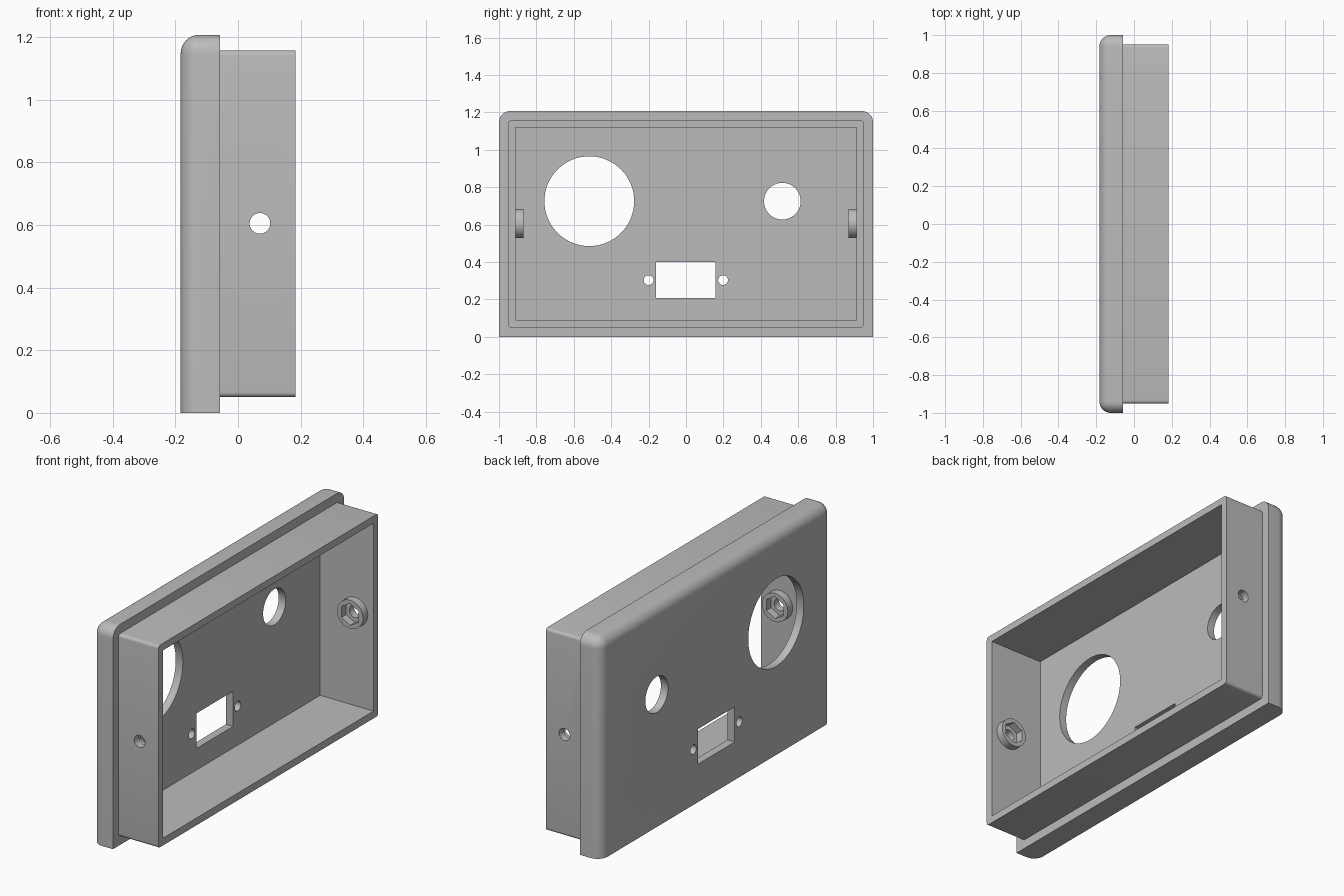
import bpy, bmesh, math
from mathutils import Matrix, Vector

if "Cube" in bpy.data.objects:
    bpy.data.objects.remove(bpy.data.objects["Cube"], do_unlink=True)

grey = bpy.data.materials.new("light grey plastic")
grey.use_nodes = True
COLOUR = (0.5, 0.5, 0.5, 1)
grey.diffuse_color = COLOUR
grey.node_tree.nodes["Principled BSDF"].inputs["Base Color"].default_value = COLOUR


def finish(bm, name):
    bmesh.ops.recalc_face_normals(bm, faces=bm.faces)
    mesh = bpy.data.meshes.new(name)
    bm.to_mesh(mesh)
    bm.free()
    mesh.materials.append(grey)
    obj = bpy.data.objects.new(name, mesh)
    bpy.context.collection.objects.link(obj)
    return obj


def box(name, low, high, radius=0, segments=8, rule=None):
    """Box between two corners; edges whose centre and direction pass the rule are rounded."""
    low, high = Vector(low), Vector(high)
    bm = bmesh.new()
    bmesh.ops.create_cube(bm, size=1)
    bmesh.ops.scale(bm, vec=high - low, verts=bm.verts)
    bmesh.ops.translate(bm, vec=(low + high) / 2, verts=bm.verts)
    if rule:
        edges = []
        for e in bm.edges:
            a, b = e.verts[0].co, e.verts[1].co
            if rule((a + b) / 2, abs(a.x - b.x) > 0.01):
                edges.append(e)
        bmesh.ops.bevel(bm, geom=edges, offset=radius, segments=segments,
                        profile=0.5, affect='EDGES', clamp_overlap=True)
    return finish(bm, name)


def cylinder(name, centre, radius, depth, axis, sides=64):
    bm = bmesh.new()
    bmesh.ops.create_cone(bm, cap_ends=True, segments=sides, radius1=radius,
                          radius2=radius, depth=depth)
    turn = Matrix.Rotation(math.pi / 2, 4, 'Y' if axis == 'x' else 'X')
    bmesh.ops.transform(bm, matrix=Matrix.Translation(centre) @ turn, verts=bm.verts)
    return finish(bm, name)


def combine(target, tool, operation):
    mod = target.modifiers.new(operation.lower(), 'BOOLEAN')
    mod.operation, mod.object, mod.solver = operation, tool, 'EXACT'
    bpy.ops.object.select_all(action='DESELECT')
    bpy.context.view_layer.objects.active = target
    target.select_set(True)
    bpy.ops.object.modifier_apply(modifier=mod.name)
    bpy.data.objects.remove(tool, do_unlink=True)


BACK, STEP, RIM, FLOOR = -0.183, -0.057, 0.183, -0.14
TOP = 1.207


# Faceplate: rounded on the outer top and sides, square along the bottom
def plate_edges(mid, along_x):
    if along_x:
        return mid.z > 1
    return mid.x < -0.1 and mid.z > 0.1


enclosure = box("enclosure", (BACK, -1, 0), (STEP, 1, TOP), 0.06, 10, plate_edges)

# Narrower rear body, hollowed out down to the faceplate
body = box("body", (-0.1, -0.951, 0.05), (RIM, 0.951, 1.157), 0.016, 5,
           lambda mid, along_x: along_x)
combine(enclosure, body, 'UNION')
cavity = box("cavity", (FLOOR, -0.911, 0.09), (0.4, 0.911, 1.118))
combine(enclosure, cavity, 'DIFFERENCE')

# Faceplate openings: large and small round holes, connector window and its screw holes
for y, z, radius in ((-0.517, 0.725, 0.24), (0.515, 0.725, 0.098),
                     (-0.2, 0.303, 0.026), (0.198, 0.303, 0.026)):
    combine(enclosure, cylinder("hole", (-0.16, y, z), radius, 0.2, 'x'), 'DIFFERENCE')
combine(enclosure, box("window", (-0.3, -0.16, 0.208), (0, 0.157, 0.4)), 'DIFFERENCE')

# Side screw bosses with hexagonal nut pockets
for side in (-1, 1):
    boss = cylinder("boss", (0.07, side * 0.899, 0.605), 0.078, 0.06, 'y')
    combine(enclosure, boss, 'UNION')
    pocket = cylinder("nut_pocket", (0.07, side * 0.86, 0.605), 0.06, 0.1, 'y', 6)
    combine(enclosure, pocket, 'DIFFERENCE')
    screw = cylinder("screw_hole", (0.07, side * 0.9, 0.605), 0.033, 0.3, 'y', 48)
    combine(enclosure, screw, 'DIFFERENCE')

bpy.ops.object.select_all(action='DESELECT')
enclosure.select_set(True)
bpy.context.view_layer.objects.active = enclosure
bpy.ops.object.shade_smooth_by_angle(angle=math.radians(30))
